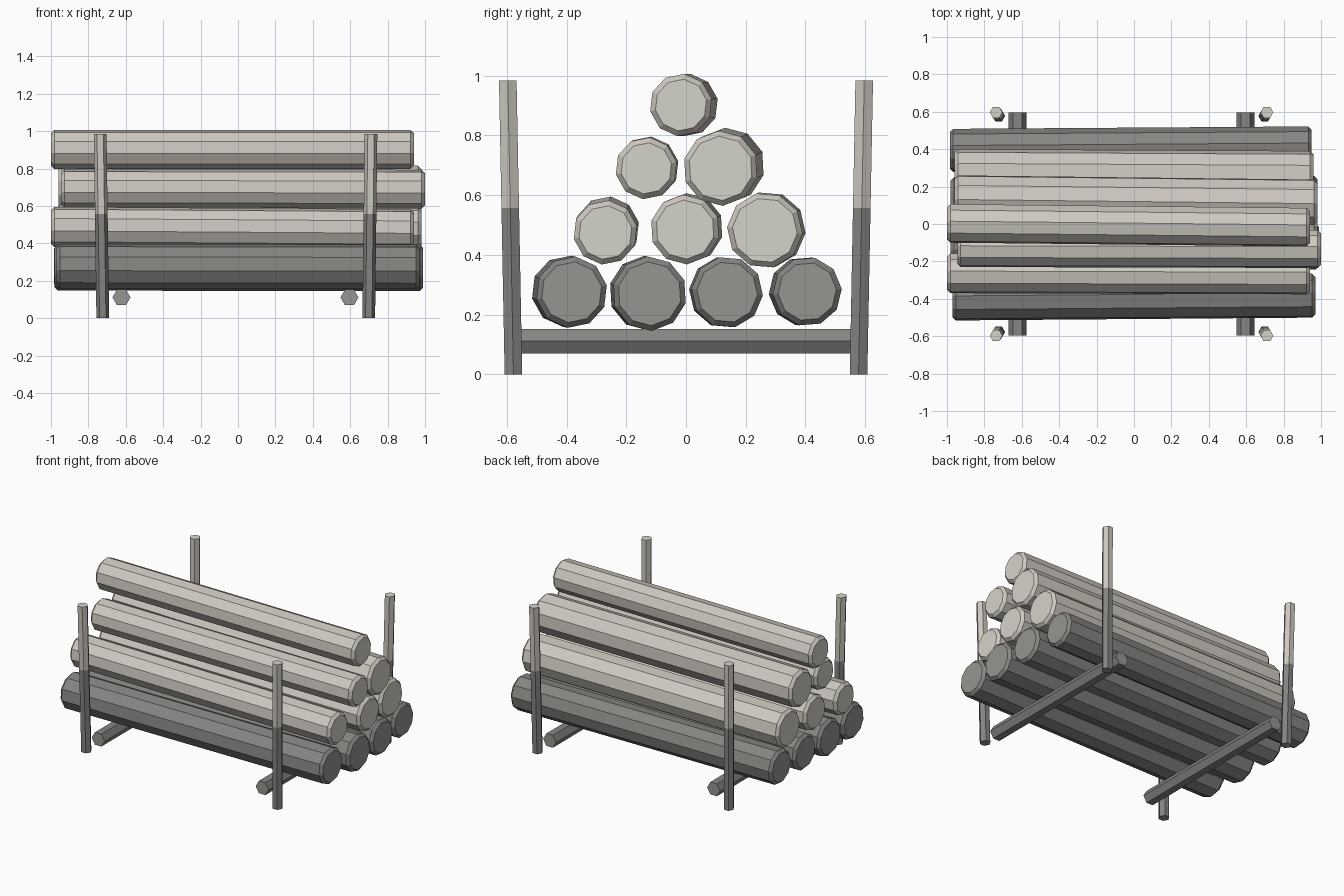
import bpy, bmesh, math
from mathutils import Vector

if "Cube" in bpy.data.objects:
    bpy.data.objects.remove(bpy.data.objects["Cube"])


def material(name, srgb):
    mat = bpy.data.materials.new(name)
    mat.diffuse_color = [((c / 255 + 0.055) / 1.055) ** 2.4 for c in srgb] + [1.0]
    mat.use_nodes = True
    mat.node_tree.nodes["Principled BSDF"].inputs["Base Color"].default_value = mat.diffuse_color
    return mat


bark_light = material("pale bark", (206, 201, 193))
wood_light = material("pale cut wood", (213, 211, 202))
bark_dark = material("dark bark", (135, 133, 130))
wood_dark = material("dark cut wood", (149, 149, 144))


def lofted(name, axis, sides, rings, mats, roll=0.0, wall_slots=None):
    """Loft rings of (centre, radius) along an axis; caps use slots 1 and 2."""
    u, v = {"X": ((0, 1, 0), (0, 0, 1)),
            "Y": ((1, 0, 0), (0, 0, 1)),
            "Z": ((1, 0, 0), (0, 1, 0))}[axis]
    u, v = Vector(u), Vector(v)
    bm = bmesh.new()
    loops = []
    for centre, radius in rings:
        loop = []
        for i in range(sides):
            a = roll + math.tau * i / sides
            loop.append(bm.verts.new(Vector(centre) + radius * (u * math.cos(a) + v * math.sin(a))))
        loops.append(loop)
    for k, (lo, hi) in enumerate(zip(loops, loops[1:])):
        for i in range(sides):
            j = (i + 1) % sides
            face = bm.faces.new((lo[i], lo[j], hi[j], hi[i]))
            face.material_index = wall_slots[k] if wall_slots else 0
    bm.faces.new(loops[0]).material_index = 1
    bm.faces.new(loops[-1]).material_index = 2
    bmesh.ops.recalc_face_normals(bm, faces=bm.faces[:])
    mesh = bpy.data.meshes.new(name)
    bm.to_mesh(mesh)
    bm.free()
    for mat in mats:
        mesh.materials.append(mat)
    obj = bpy.data.objects.new(name, mesh)
    bpy.context.collection.objects.link(obj)
    return obj


# Logs: left x, left (y, z), right x, right (y, z), radius
rows = {
    "bottom": [
        (-0.97, (-0.398, 0.278), 0.97, (-0.383, 0.275), 0.120),
        (-0.98, (-0.133, 0.272), 0.99, (-0.122, 0.270), 0.125),
        (-0.98, (0.130, 0.275), 0.98, (0.138, 0.275), 0.120),
        (-0.985, (0.393, 0.278), 0.95, (0.406, 0.277), 0.116)],
    "second": [
        (-1.00, (-0.264, 0.488), 0.94, (-0.270, 0.475), 0.108),
        (-0.97, (0.008, 0.490), 0.98, (-0.003, 0.485), 0.117),
        (-0.96, (0.274, 0.485), 0.96, (0.264, 0.482), 0.127)],
    "third": [
        (-0.945, (-0.128, 0.693), 1.00, (-0.133, 0.690), 0.104),
        (-0.96, (0.138, 0.700), 0.98, (0.116, 0.690), 0.126)],
    "top": [
        (-1.00, (0.003, 0.902), 0.94, (-0.017, 0.902), 0.105)],
}
CHAMFER = 0.018
for row, logs in rows.items():
    dark = row == "bottom"
    wood = wood_dark if dark else wood_light
    for n, (x0, a, x1, b, r) in enumerate(logs):
        rings = [((x0, *a), r - CHAMFER), ((x0 + CHAMFER, *a), r),
                 ((x1 - CHAMFER, *b), r), ((x1, *b), r - CHAMFER)]
        lofted(f"{row}_log_{n + 1}", "X", 10, rings,
               [bark_dark if dark else bark_light, wood, wood], roll=0.2 + 0.17 * n)

# Leaning upright posts, dark below the split height and pale above
TOP, SPLIT = 0.985, 0.557
for side, foot_x, head_x in (("left", -0.723, -0.737), ("right", 0.699, 0.711)):
    for end, s in (("front", -1), ("back", 1)):
        foot = Vector((foot_x, s * 0.578, 0))
        head = Vector((head_x, s * 0.597, TOP))
        middle = foot.lerp(head, SPLIT / TOP)
        lofted(f"{end}_{side}_post", "Z", 6,
               [(foot, 0.034), (middle, 0.034), (head, 0.034)],
               [bark_dark, wood_dark, wood_light, bark_light], wall_slots=(0, 3))

# Cross rails under the stack
for side, x in (("left", -0.623), ("right", 0.596)):
    lofted(f"{side}_rail", "Y", 6,
           [((x, -0.595, 0.111), 0.048), ((x, 0.597, 0.111), 0.048)],
           [bark_dark, wood_dark, wood_dark])
